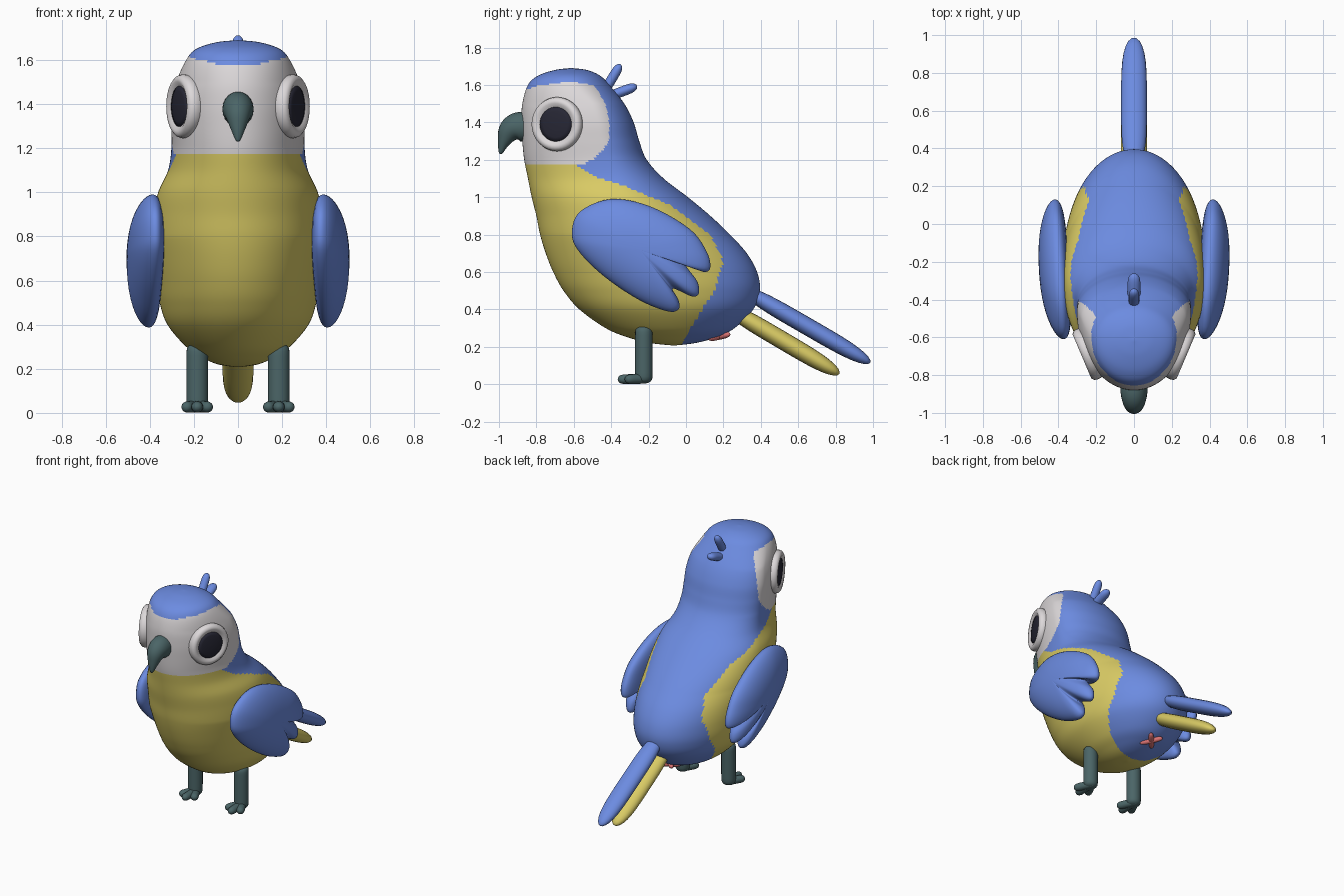
import bpy, bmesh, math
from mathutils import Vector, Matrix

if "Cube" in bpy.data.objects:
    bpy.data.objects.remove(bpy.data.objects["Cube"])


def material(name, rgb):
    m = bpy.data.materials.new(name)
    m.diffuse_color = (*rgb, 1)
    m.use_nodes = True
    m.node_tree.nodes["Principled BSDF"].inputs["Base Color"].default_value = m.diffuse_color
    return m


BLUE = material("feather blue", (0.15, 0.26, 0.75))
YELLOW = material("belly yellow", (0.70, 0.60, 0.13))
WHITE = material("face white", (0.72, 0.69, 0.70))
TEAL = material("leg teal", (0.07, 0.13, 0.135))
DARK = material("pupil dark", (0.02, 0.02, 0.035))
PINK = material("vent pink", (0.70, 0.17, 0.17))


def loft(name, rings, mats, rule=None):
    """Skin a list of closed rings, cap both ends, shade smooth."""
    bm = bmesh.new()
    vs = [[bm.verts.new(p) for p in r] for r in rings]
    n = len(rings[0])
    for a, b in zip(vs, vs[1:]):
        for i in range(n):
            bm.faces.new((a[i], a[(i + 1) % n], b[(i + 1) % n], b[i]))
    bm.faces.new(vs[0])
    bm.faces.new(vs[-1])
    bmesh.ops.recalc_face_normals(bm, faces=bm.faces)
    for f in bm.faces:
        f.smooth = True
        if rule:
            f.material_index = rule(f.calc_center_median())
    me = bpy.data.meshes.new(name)
    bm.to_mesh(me)
    bm.free()
    for m in mats:
        me.materials.append(m)
    ob = bpy.data.objects.new(name, me)
    bpy.context.collection.objects.link(ob)
    return ob


def tube(name, pts, radii, mat, n=20):
    """Elliptical tube: radii are (sideways, up-down) at each point."""
    pts = [Vector(p) for p in pts]
    rings = []
    for i, p in enumerate(pts):
        t = (pts[min(i + 1, len(pts) - 1)] - pts[max(i - 1, 0)]).normalized()
        side = t.cross(Vector((0, 0, 1)))
        side = side.normalized() if side.length > 0.1 else Vector((1, 0, 0))
        up = side.cross(t)
        ra, rb = radii[i]
        rings.append([p + side * ra * math.cos(a) + up * rb * math.sin(a)
                      for a in (2 * math.pi * k / n for k in range(n))])
    return loft(name, rings, [mat])


def capsule(name, a, b, ra, rb, mat, power=5, steps=18):
    """Straight rounded bar from a to b."""
    a, b = Vector(a), Vector(b)
    us = [(1 - math.cos(math.pi * k / steps)) / 2 for k in range(steps + 1)]
    fs = [max(0.02, math.sqrt(max(0, 1 - abs(2 * u - 1) ** power))) for u in us]
    return tube(name, [a.lerp(b, u) for u in us], [(ra * f, rb * f) for f in fs], mat)


def smooth(rows, sub, closed=False):
    """Catmull-Rom resampling of rows of numbers."""
    n, out = len(rows), []
    for i in range(n if closed else n - 1):
        q = [rows[j % n if closed else min(max(j, 0), n - 1)] for j in range(i - 1, i + 3)]
        for s in range(sub):
            t = s / sub
            out.append([0.5 * (2 * b + (c - a) * t + (2 * a - 5 * b + 4 * c - d) * t * t
                               + (3 * b - a - 3 * c + d) * t ** 3) for a, b, c, d in zip(*q)])
    return out if closed else out + [list(rows[-1])]


def lerp_table(table, x):
    if x <= table[0][0]:
        return table[0][1]
    for (x0, y0), (x1, y1) in zip(table, table[1:]):
        if x <= x1:
            return y0 + (y1 - y0) * (x - x0) / (x1 - x0)
    return table[-1][1]


# Body and head: height, front y, back y, half width
SECTIONS = [
    (0.207, -0.07, -0.06, 0.003), (0.22, -0.19, 0.05, 0.09), (0.25, -0.31, 0.16, 0.16),
    (0.30, -0.43, 0.26, 0.235), (0.40, -0.57, 0.36, 0.32), (0.50, -0.655, 0.395, 0.355),
    (0.60, -0.71, 0.38, 0.37), (0.70, -0.75, 0.325, 0.38), (0.80, -0.78, 0.235, 0.385),
    (0.90, -0.80, 0.13, 0.38), (1.00, -0.825, 0.01, 0.362), (1.10, -0.845, -0.12, 0.317),
    (1.20, -0.865, -0.21, 0.302), (1.30, -0.875, -0.25, 0.302), (1.40, -0.88, -0.28, 0.30),
    (1.50, -0.875, -0.33, 0.28), (1.60, -0.845, -0.41, 0.235), (1.65, -0.79, -0.46, 0.19),
    (1.68, -0.70, -0.53, 0.10), (1.69, -0.62, -0.61, 0.004)]
rings = []
for z, yf, yb, w in smooth(SECTIONS, 8):
    widest = lerp_table([(0.8, 0.5), (1.2, 0.68), (1.5, 0.68), (1.69, 0.5)], z)
    yc = yf + (yb - yf) * widest
    ring = []
    for k in range(160):
        a = 2 * math.pi * k / 160
        c = math.cos(a)
        ring.append((w * math.sin(a), yc + c * (yb - yc if c > 0 else yc - yf), z))
    rings.append(ring)

BELLY_EDGE = [(0.2, -0.03), (0.29, 0.02), (0.51, 0.155), (0.655, 0.2), (0.8, 0.13),
              (0.96, -0.09), (1.06, -0.33), (1.11, -0.49), (1.17, -0.58)]
FACE_EDGE = [(1.16, -0.58), (1.22, -0.47), (1.3, -0.41), (1.4, -0.41), (1.5, -0.43), (1.6, -0.49)]
CAP_EDGE = [(-0.88, 1.565), (-0.8, 1.595), (-0.62, 1.62), (-0.5, 1.6), (-0.43, 1.54)]


def plumage(c):
    if c.z < 1.17:
        return 1 if c.y < lerp_table(BELLY_EDGE, c.z) else 0
    return 2 if c.y < lerp_table(FACE_EDGE, c.z) and c.z < lerp_table(CAP_EDGE, c.y) else 0


loft("body", rings, [BLUE, YELLOW, WHITE], plumage)

# Beak
beak = smooth([(-0.83, 1.375, 0.07, 0.08), (-0.90, 1.375, 0.07, 0.078),
               (-0.945, 1.35, 0.058, 0.062), (-0.974, 1.295, 0.036, 0.034),
               (-0.99, 1.24, 0.013, 0.012), (-0.992, 1.23, 0.002, 0.002)], 5)
tube("beak", [(0, r[0], r[1]) for r in beak], [(r[2], r[3]) for r in beak], TEAL)

# Wing outline (y, z) with three feather tips
WING = [(-0.61, 0.80), (-0.57, 0.92), (-0.40, 0.99), (-0.19, 0.95), (0.02, 0.83), (0.11, 0.71),
        (0.13, 0.625), (0.095, 0.60), (0.0, 0.637), (0.06, 0.55), (0.068, 0.485), (0.03, 0.47),
        (-0.07, 0.512), (-0.04, 0.45), (-0.04, 0.40), (-0.10, 0.39), (-0.25, 0.45),
        (-0.43, 0.57), (-0.565, 0.70)]
outline = smooth(WING, 5, closed=True)
WY, WZ = -0.25, 0.72


def wing_ring(angle, side):
    s = max(0.01, math.sin(angle))
    half = math.copysign(0.078 * math.sqrt(max(0, 1 - s ** 2.6)), math.cos(angle))
    ring = []
    for y, z in outline:
        x = 0.425 - 0.03 * s * s + 0.06 * s * (y - WY) + half
        ring.append((side * x, WY + (y - WY) * s, WZ + (z - WZ) * s))
    return ring


for side, tag in ((1, "left"), (-1, "right")):
    loft(tag + "_wing", [wing_ring(math.pi * k / 24, side) for k in range(25)], [BLUE])

    # Eye: raised white rim around a dark pupil
    tilt = math.radians(23)
    n = Vector((side * math.cos(tilt), -math.sin(tilt), 0))
    u = Vector((0, 0, 1))
    v = n.cross(u)
    base = Vector((side * 0.25, -0.69, 1.39))

    def disc(name, profile, mat):
        loft(name, [[base + n * h + (u * math.cos(a) + v * math.sin(a)) * r
                     for a in (2 * math.pi * k / 40 for k in range(40))]
                    for r, h in profile], [mat])

    disc(tag + "_eye_rim", [(0.13, -0.06), (0.143, -0.02), (0.145, 0.0), (0.14, 0.017),
                            (0.127, 0.028), (0.112, 0.028), (0.098, 0.02), (0.085, 0.014),
                            (0.01, 0.014)], WHITE)
    disc(tag + "_pupil", [(0.092, 0.008), (0.092, 0.019), (0.07, 0.024), (0.035, 0.027),
                          (0.002, 0.028)], DARK)

    # Leg and three front toes
    lx = side * 0.185
    capsule(tag + "_leg", (lx, -0.225, 0.005), (lx, -0.225, 0.315), 0.049, 0.047, TEAL, 14)
    for i, (dx, ty) in enumerate(((-0.058, -0.325), (0, -0.365), (0.058, -0.325))):
        capsule(f"{tag}_toe_{i + 1}", (lx - dx * 0.2, -0.19, 0.03), (lx + dx, ty, 0.026),
                0.027, 0.026, TEAL, 6)

# Tail feathers
capsule("tail_upper", (0, 0.30, 0.51), (0, 0.985, 0.115), 0.068, 0.047, BLUE, 4)
capsule("tail_lower", (0, 0.20, 0.42), (0, 0.82, 0.055), 0.07, 0.048, YELLOW, 4)

# Crest tufts
capsule("crest_front", (0, -0.44, 1.56), (0, -0.35, 1.71), 0.028, 0.026, BLUE, 4)
capsule("crest_back", (0, -0.42, 1.535), (0, -0.262, 1.595), 0.034, 0.027, BLUE, 4)

# Small crossed vent under the tail
for s in (1, -1):
    capsule(f"vent_{'a' if s > 0 else 'b'}", (-s * 0.05, 0.12, 0.243), (s * 0.05, 0.235, 0.268),
            0.018, 0.018, PINK, 4)
